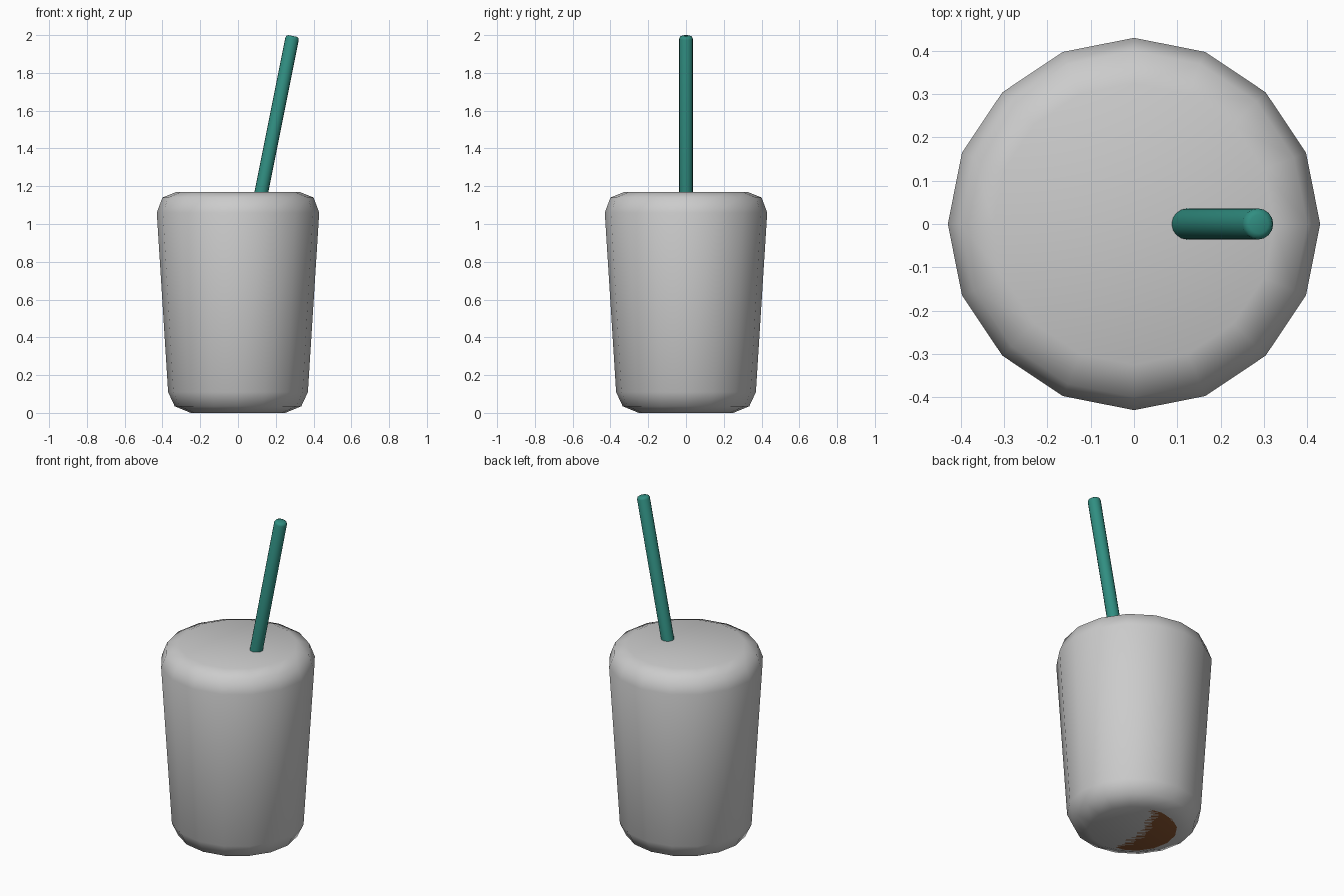
import bpy, math
from mathutils import Matrix

if "Cube" in bpy.data.objects:
    bpy.data.objects.remove(bpy.data.objects["Cube"])

SIDES = 16


def material(name, color):
    mat = bpy.data.materials.new(name)
    mat.diffuse_color = (*color, 1)
    mat.use_nodes = True
    mat.node_tree.nodes["Principled BSDF"].inputs["Base Color"].default_value = mat.diffuse_color
    return mat


def lathe(name, profile, mat=None, matrix=Matrix()):
    """Closed 16-sided solid turned from (radius, height) points, bottom to top."""
    verts = [(r * math.cos(math.tau * i / SIDES), r * math.sin(math.tau * i / SIDES), z)
             for r, z in profile for i in range(SIDES)]
    faces = [(k * SIDES + i, k * SIDES + (i + 1) % SIDES,
              (k + 1) * SIDES + (i + 1) % SIDES, (k + 1) * SIDES + i)
             for k in range(len(profile) - 1) for i in range(SIDES)]
    last = (len(profile) - 1) * SIDES
    faces += [tuple(reversed(range(SIDES))), tuple(range(last, last + SIDES))]
    mesh = bpy.data.meshes.new(name)
    mesh.from_pydata(verts, [], faces)
    mesh.shade_smooth()
    if mat:
        mesh.materials.append(mat)
    obj = bpy.data.objects.new(name, mesh)
    obj.matrix_world = matrix
    bpy.context.collection.objects.link(obj)
    return obj


# Tapered tumbler with rounded rim and base
tumbler_profile = [(0.25, 0), (0.335, 0.035), (0.37, 0.11),
                   (0.43, 1.06), (0.40, 1.14), (0.325, 1.17)]
lathe("tumbler", tumbler_profile)

# Drink filling the tumbler, resting on the same base
lathe("drink", [(r * 0.95, z * 0.95) for r, z in tumbler_profile],
      material("brown_drink", (0.25, 0.09, 0.03)))

# Straw leaning to the right, running down into the drink
tilt = math.atan(0.2)
radius, top_radius, foot_x, foot_z = 0.036, 0.022, -0.09, 0.1
length = (2.0 - foot_z - top_radius * math.sin(tilt)) / math.cos(tilt)
straw_profile = [(top_radius, 0), (0.032, 0.005), (radius, 0.015),
                 (radius, length - 0.015), (0.032, length - 0.005), (top_radius, length)]
lathe("straw", straw_profile, material("teal_straw", (0.03, 0.27, 0.22)),
      Matrix.Translation((foot_x, 0, foot_z)) @ Matrix.Rotation(tilt, 4, 'Y'))
